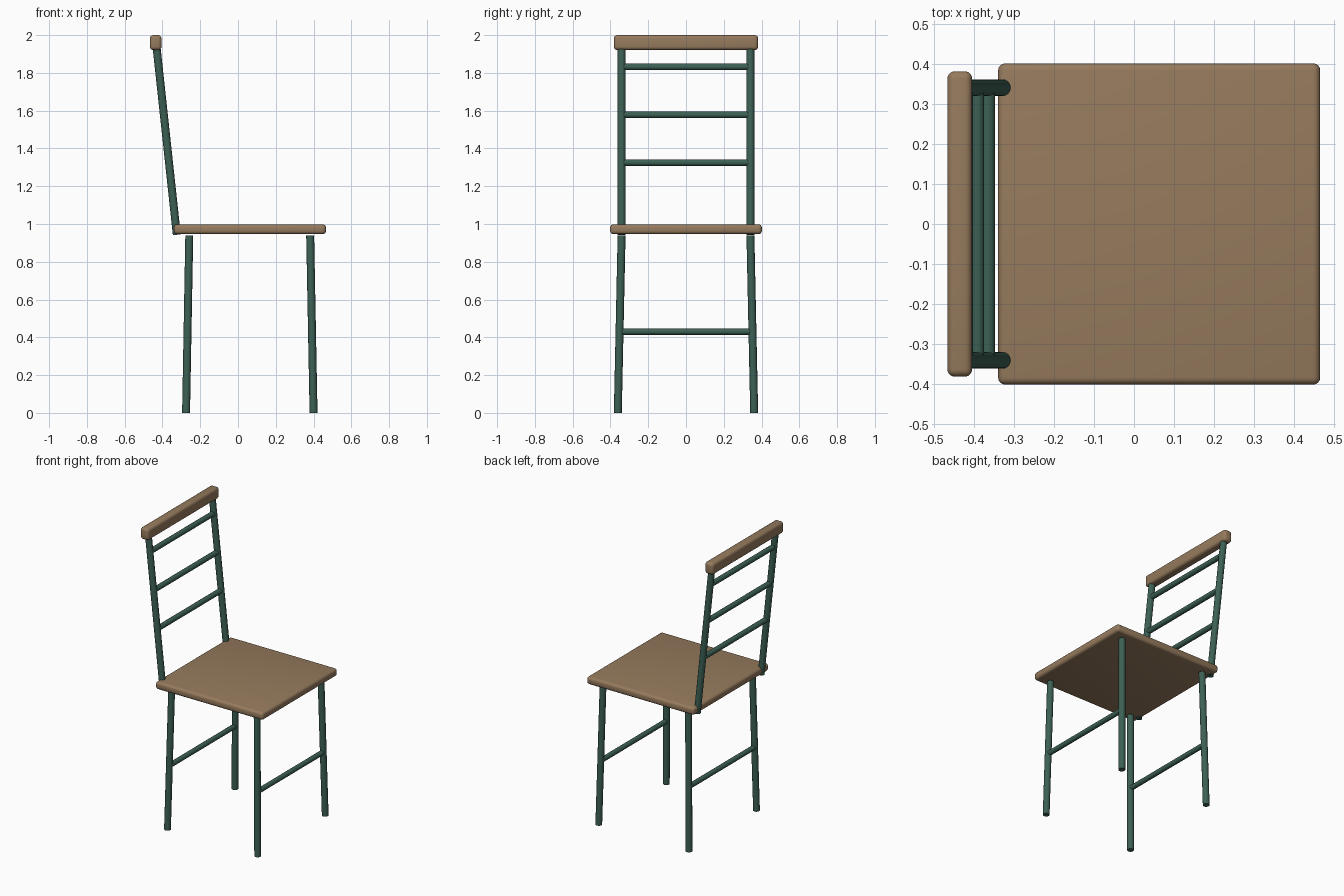
import bpy
from mathutils import Vector

if "Cube" in bpy.data.objects:
    bpy.data.objects.remove(bpy.data.objects["Cube"])


def material(name, rgb):
    m = bpy.data.materials.new(name)
    m.diffuse_color = (*rgb, 1)
    m.use_nodes = True
    m.node_tree.nodes["Principled BSDF"].inputs["Base Color"].default_value = m.diffuse_color
    return m


WOOD = material("warm_wood", (0.305, 0.197, 0.110))
GREEN = material("dark_green", (0.046, 0.118, 0.090))


def finish(obj, name, mat):
    obj.name = name
    obj.data.materials.append(mat)
    bpy.ops.object.shade_smooth_by_angle(angle=0.7)


def rod(name, a, b, r, sides=16):
    a, b = Vector(a), Vector(b)
    d = b - a
    bpy.ops.mesh.primitive_cylinder_add(
        vertices=sides, radius=r, depth=d.length, location=(a + b) / 2,
        rotation=d.to_track_quat('Z', 'Y').to_euler())
    finish(bpy.context.object, name, GREEN)


def board(name, lo, hi, bevel):
    lo, hi = Vector(lo), Vector(hi)
    bpy.ops.mesh.primitive_cube_add(size=1, location=(lo + hi) / 2)
    o = bpy.context.object
    o.scale = hi - lo
    bpy.ops.object.transform_apply(location=False, rotation=False, scale=True)
    mod = o.modifiers.new("rounded_edges", 'BEVEL')
    mod.width, mod.segments = bevel, 4
    bpy.ops.object.modifier_apply(modifier=mod.name)
    finish(o, name, WOOD)


# Wooden seat and top rail
board("seat", (-0.34, -0.402, 0.946), (0.466, 0.402, 0.998), 0.018)
board("top_rail", (-0.467, -0.382, 1.921), (-0.405, 0.382, 2.0), 0.018)

# Splayed legs and back posts, one of each per side
for side, s in (("front", -1), ("back", 1)):
    rod(side + "_left_leg", (-0.275, s * 0.361, 0), (-0.258, s * 0.341, 0.939), 0.021)
    rod(side + "_right_leg", (0.400, s * 0.361, 0), (0.382, s * 0.341, 0.939), 0.021)
    rod(side + "_back_post", (-0.324, s * 0.341, 0.943), (-0.430, s * 0.341, 1.925), 0.021)

# Stretchers between the legs
for side, x in (("left", -0.267), ("right", 0.392)):
    rod(side + "_stretcher", (x, -0.345, 0.43), (x, 0.345, 0.43), 0.0165)

# Back rungs following the lean of the posts
for i, z in enumerate((1.325, 1.578, 1.832)):
    x = -0.324 - 0.106 * (z - 0.943) / 0.982
    rod(f"back_rung_{i + 1}", (x, -0.335, z), (x, 0.335, z), 0.0175)
